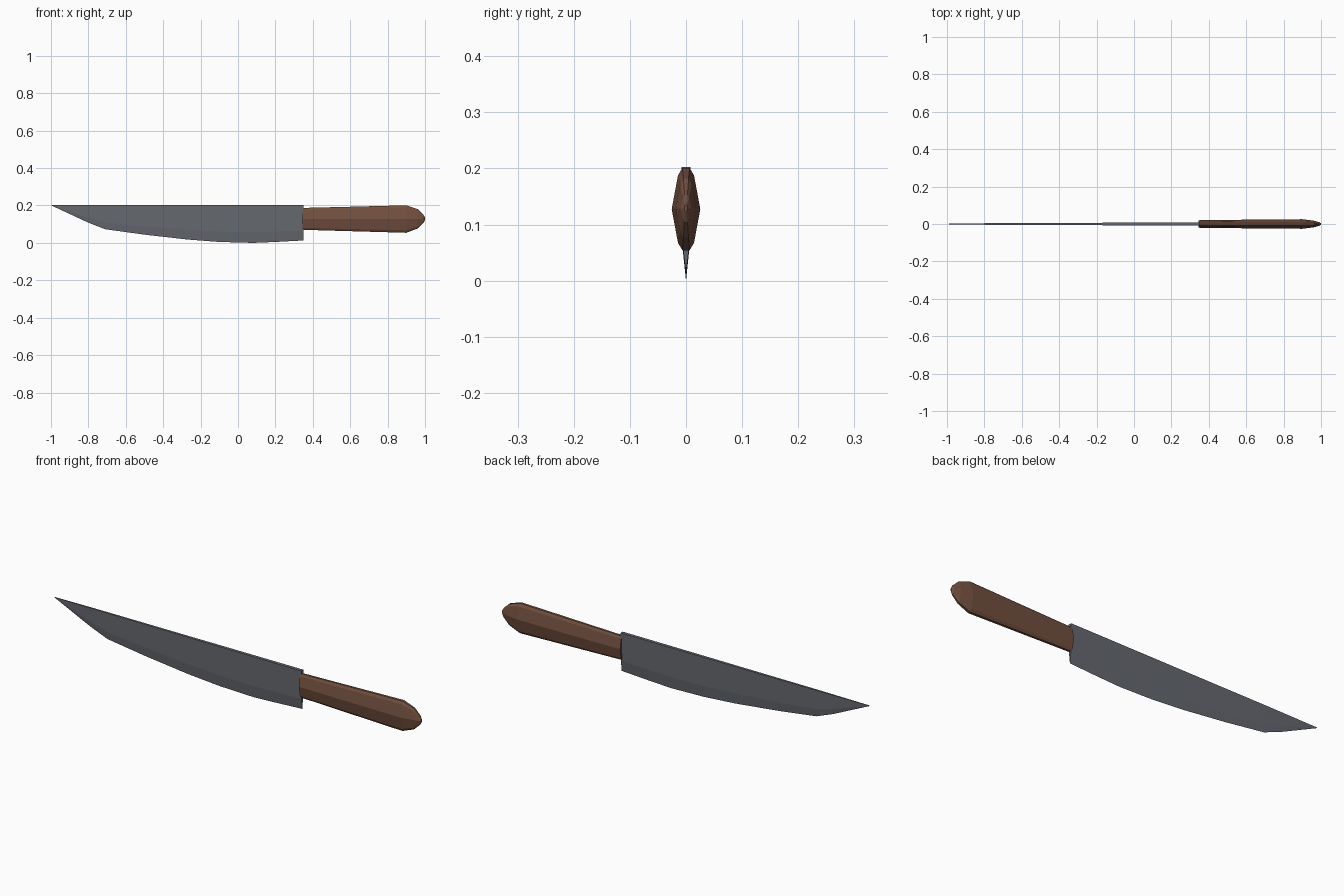
import bpy, bmesh

if "Cube" in bpy.data.objects:
    bpy.data.objects.remove(bpy.data.objects["Cube"])


def material(name, color):
    m = bpy.data.materials.new(name)
    m.diffuse_color = color
    m.use_nodes = True
    m.node_tree.nodes["Principled BSDF"].inputs["Base Color"].default_value = m.diffuse_color
    return m


def loft(name, rings, mat):
    """Skin a closed, flat-shaded solid through matching cross-section rings."""
    bm = bmesh.new()
    loops = [[bm.verts.new(p) for p in ring] for ring in rings]
    for a, b in zip(loops, loops[1:]):
        for i in range(len(a)):
            j = (i + 1) % len(a)
            bm.faces.new((a[i], a[j], b[j], b[i]))
    bm.faces.new(loops[0])
    bm.faces.new(loops[-1])
    bmesh.ops.remove_doubles(bm, verts=bm.verts, dist=0.0001)
    bmesh.ops.recalc_face_normals(bm, faces=bm.faces)
    me = bpy.data.meshes.new(name)
    bm.to_mesh(me)
    bm.free()
    ob = bpy.data.objects.new(name, me)
    bpy.context.collection.objects.link(ob)
    me.materials.append(mat)
    return ob


steel = material("steel", (0.13, 0.14, 0.16, 1))
wood = material("wood", (0.17, 0.08, 0.05, 1))

# Blade: straight spine, curved belly, wedge section (x, edge z, half thickness)
SPINE = 0.203
stations = [(0.35, 0.013, 0.008), (0.2, 0.005, 0.008), (0.08, 0.0, 0.0075),
            (-0.1, 0.005, 0.007), (-0.27, 0.018, 0.0062), (-0.5, 0.044, 0.0055),
            (-0.71, 0.073, 0.005), (-0.8, 0.108, 0.004), (-0.998, 0.2, 0.0012)]
rings = []
for x, edge, t in stations:
    mid = edge + 0.28 * (SPINE - edge)
    rings.append([(x, 0, edge), (x, t * 0.8, mid), (x, t, SPINE),
                  (x, -t, SPINE), (x, -t * 0.8, mid)])
loft("blade", rings, steel)

# Handle: faceted long section, flaring to a rounded butt (x, bottom, top, half width)
half = [(0.25, 1.0), (0.56, 0.82), (1.0, 0.0), (0.56, -0.82), (0.25, -1.0)]
section = half + [(-u, v) for u, v in reversed(half)]
stations = [(0.345, 0.07, 0.187, 0.02), (0.55, 0.064, 0.192, 0.0225),
            (0.9, 0.054, 0.201, 0.0255), (0.96, 0.077, 0.181, 0.018),
            (0.99, 0.105, 0.153, 0.01), (1.0, 0.122, 0.136, 0.003)]
rings = []
for x, lo, hi, w in stations:
    c, h = (lo + hi) / 2, (hi - lo) / 2
    rings.append([(x, u * w, c + v * h) for u, v in section])
loft("handle", rings, wood)
